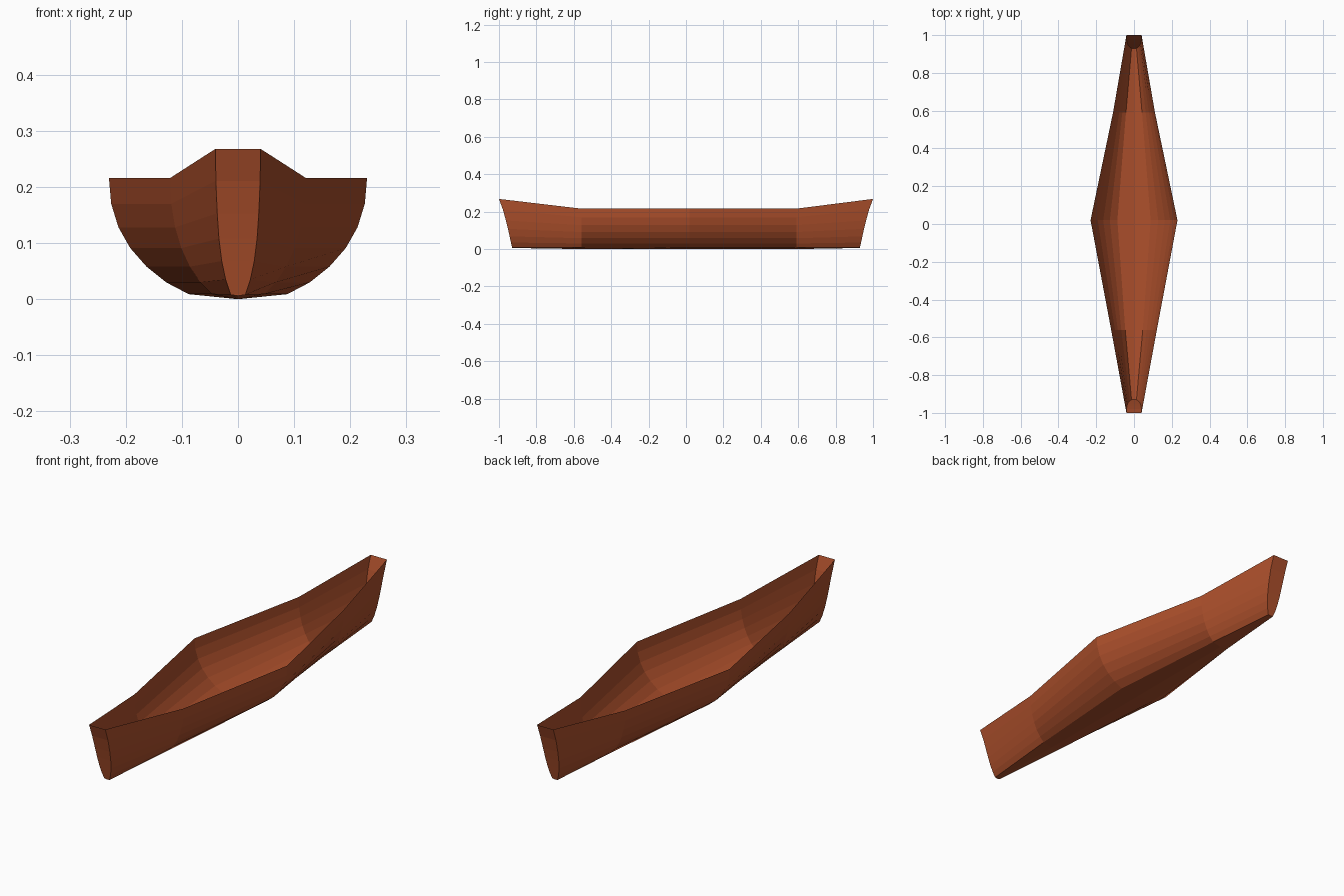
import bpy, bmesh

if "Cube" in bpy.data.objects:
    bpy.data.objects.remove(bpy.data.objects["Cube"])

# Half cross-sections from the rim down to the keel
MID = [(.23, .218), (.226, .172), (.213, .13), (.192, .093),
       (.163, .06), (.128, .032), (.088, .011), (0, .002)]
END = [(.04, .27), (.0395, .213), (.037, .155), (.034, .11),
       (.029, .07), (.022, .037), (.013, .01), (0, .008)]
# Rake of the end panels at each height
RAKE = [1, .979, .963, .952, .943, .936, .93, .93]


def mirrored(half):
    return [(-x, y, z) for x, y, z in half] + half[-2::-1]


def middle(y, rim):
    return mirrored([(x * rim / .23, y, z) for x, z in MID])


def end(sign):
    return mirrored([(x, sign * r, z) for (x, z), r in zip(END, RAKE)])


# Open canoe hull lofted between the stations
stations = [end(-1), middle(-.56, .121), middle(.02, .23), middle(.59, .111), end(1)]
bm = bmesh.new()
rows = [[bm.verts.new(p) for p in s] for s in stations]
for a, b in zip(rows, rows[1:]):
    for i in range(len(a) - 1):
        bm.faces.new((a[i], a[i + 1], b[i + 1], b[i]))

# Narrow panels closing the bow and stern
for row in (rows[0], rows[-1]):
    n = len(row)
    for i in range(n // 2 - 1):
        bm.faces.new((row[i], row[i + 1], row[n - 2 - i], row[n - 1 - i]))
    m = n // 2
    bm.faces.new((row[m - 1], row[m], row[m + 1]))
bmesh.ops.recalc_face_normals(bm, faces=bm.faces[:])

# Rest the keel on the ground
low = min(v.co.z for v in bm.verts)
bmesh.ops.translate(bm, verts=bm.verts[:], vec=(0, 0, -low))

mesh = bpy.data.meshes.new("canoe_hull")
bm.to_mesh(mesh)
bm.free()
hull = bpy.data.objects.new("canoe_hull", mesh)
bpy.context.collection.objects.link(hull)

# Rust-brown wood
wood = bpy.data.materials.new("wood")
wood.diffuse_color = (.42, .08, .025, 1)
wood.use_nodes = True
wood.node_tree.nodes["Principled BSDF"].inputs["Base Color"].default_value = wood.diffuse_color
mesh.materials.append(wood)
